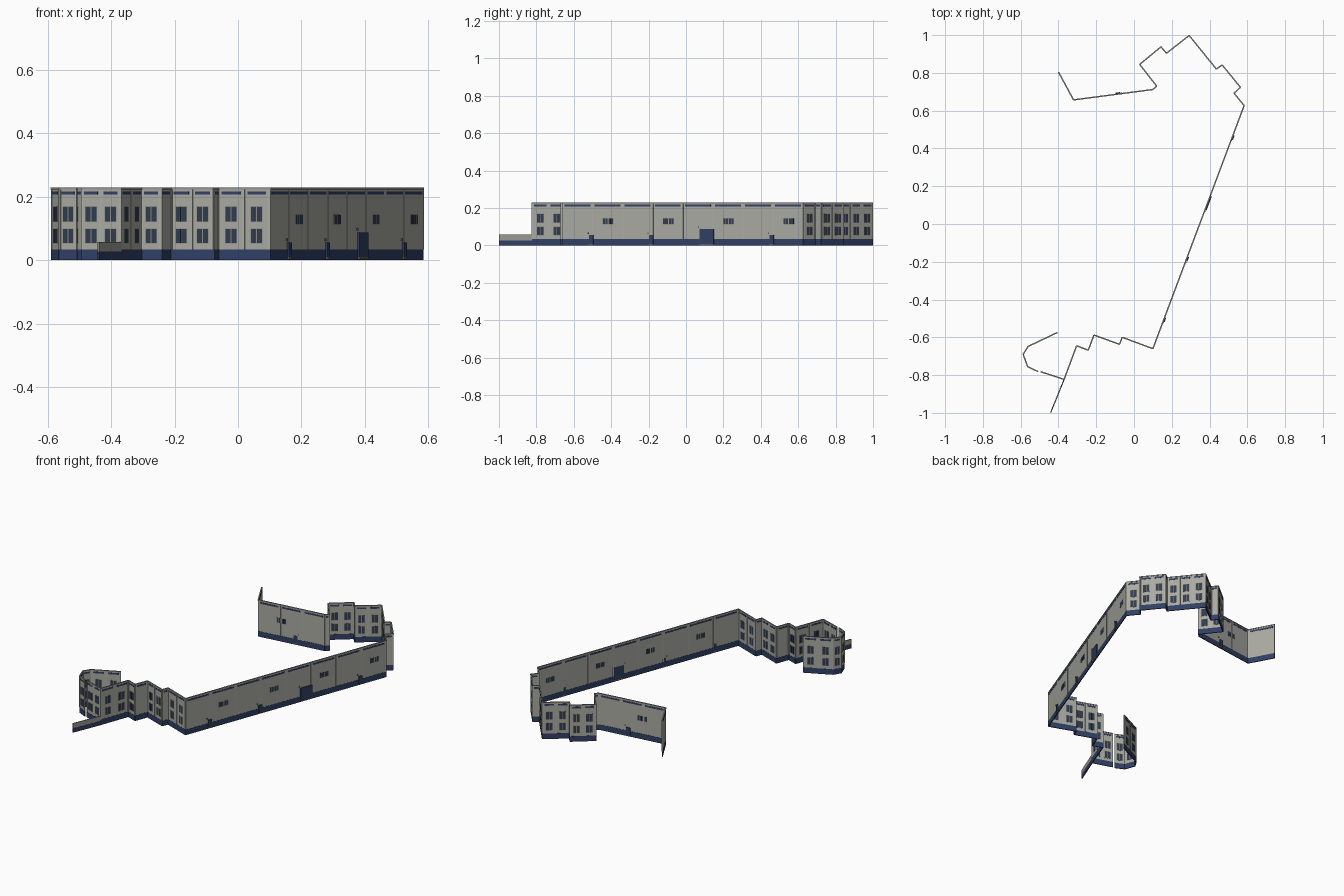
import bpy, bmesh
from mathutils import Vector

if "Cube" in bpy.data.objects:
    bpy.data.objects.remove(bpy.data.objects["Cube"])

COLORS = {
    "wall_panels": (0.40, 0.40, 0.36), "cornice": (0.30, 0.30, 0.27),
    "pilasters": (0.42, 0.42, 0.38), "base_band": (0.03, 0.05, 0.13),
    "frieze_band": (0.03, 0.05, 0.13), "windows": (0.03, 0.045, 0.075),
    "doors": (0.03, 0.05, 0.12), "door_lamps": (0.10, 0.10, 0.10),
    "door_steps": (0.30, 0.22, 0.10), "low_wall": (0.33, 0.33, 0.30),
    "window_frames": (0.25, 0.25, 0.23),
}
parts = {name: bmesh.new() for name in COLORS}


def box(part, a, b, u0, u1, z0, z1, t, off=0.0):
    """Box along the line a-b, from distance u0 to u1, t thick, pushed out by off."""
    a, b = Vector(a), Vector(b)
    d = (b - a).normalized()
    n = Vector((-d.y, d.x))
    bm = parts[part]
    rings = []
    for z in (z0, z1):
        ring = []
        for u, s in ((u0, -1), (u1, -1), (u1, 1), (u0, 1)):
            p = a + d * u + n * (off + s * t / 2)
            ring.append(bm.verts.new((p.x, p.y, z)))
        rings.append(ring)
    lo, hi = rings
    bm.faces.new(lo[::-1])
    bm.faces.new(hi)
    for i in range(4):
        j = (i + 1) % 4
        bm.faces.new((lo[i], lo[j], hi[j], hi[i]))


def wall(a, b, panels=1):
    """Plinth, plain wall, blue frieze and cornice with pilasters between panels."""
    L = (Vector(b) - Vector(a)).length
    box("base_band", a, b, 0, L, 0, 0.034, 0.005)
    box("wall_panels", a, b, 0, L, 0.034, 0.222, 0.003)
    box("cornice", a, b, 0, L, 0.222, 0.229, 0.007)
    w = L / panels
    m = min(0.012, w * 0.15)
    for i in range(panels):
        box("frieze_band", a, b, i * w + m, (i + 1) * w - m, 0.207, 0.217, 0.005)
    for i in range(panels + 1):
        u = min(max(i * w, 0.003), L - 0.003)
        box("pilasters", a, b, u - 0.003, u + 0.003, 0.034, 0.222, 0.006)


def twin_window(a, b, u, z0, z1, w):
    """Two panes side by side in a thin frame."""
    box("window_frames", a, b, u - w / 2 - 0.002, u + w / 2 + 0.002, z0 - 0.002, z1 + 0.002, 0.004)
    for s in (-1, 1):
        c = u + s * w * 0.27
        box("windows", a, b, c - w * 0.23, c + w * 0.23, z0, z1, 0.005)


def door(a, b, u, w, h):
    """Door in a shallow porch, with a step and a lamp."""
    box("doors", a, b, u - w / 2, u + w / 2, 0.008, h, 0.010, 0.003)
    box("door_steps", a, b, u - w / 2, u + w / 2, 0.004, 0.008, 0.012, 0.003)
    box("door_lamps", a, b, u + w / 2 + 0.004, u + w / 2 + 0.009, h + 0.006, h + 0.014, 0.008, 0.002)


# Wall outline: corner, number of two-storey windows on the wall that follows
outline = [
    ((-0.40, 0.805), 0), ((-0.32, 0.657), "hall"), ((0.10, 0.712), 0),
    ((0.12, 0.73), 2), ((0.03, 0.845), 2), ((0.143, 0.938), 0),
    ((0.172, 0.904), 2), ((0.292, 0.998), 3), ((0.436, 0.82), 0),
    ((0.467, 0.842), 2), ((0.563, 0.724), 0), ((0.53, 0.692), 1),
    ((0.583, 0.627), "long"), ((0.10, -0.66), 2), ((-0.062, -0.60), 0),
    ((-0.077, -0.637), 2), ((-0.212, -0.588), 0), ((-0.242, -0.668), 1),
    ((-0.304, -0.645), 2), ((-0.37, -0.823), 2), ((-0.494, -0.782), "gap"),
    ((-0.507, -0.782), 1), ((-0.563, -0.755), 1), ((-0.587, -0.69), 1),
    ((-0.56, -0.648), 2), ((-0.405, -0.574), "end"),
]
for (a, kind), (b, _) in zip(outline, outline[1:]):
    L = (Vector(b) - Vector(a)).length
    if kind == "gap":
        continue
    if kind == "long":
        wall(a, b, 8)
        for f in (0.06, 0.31, 0.56, 0.81):
            for s in (-1, 1):
                twin_window(a, b, f * L + s * 0.016, 0.114, 0.143, 0.026)
        for f, w, h in ((0.13, 0.024, 0.055), (0.40, 0.08, 0.087),
                        (0.63, 0.024, 0.055), (0.88, 0.024, 0.055)):
            door(a, b, f * L, w, h)
    elif kind == "hall":
        wall(a, b, 3)
        for s in (-1, 1):
            twin_window(a, b, 0.35 * L + s * 0.016, 0.114, 0.143, 0.026)
        door(a, b, 0.56 * L, 0.026, 0.055)
    else:
        wall(a, b, max(kind, 1))
        for i in range(kind):
            u = (i + 0.5) * L / kind
            w = min(0.036, L / kind * 0.55)
            twin_window(a, b, u, 0.054, 0.098, w)
            twin_window(a, b, u, 0.122, 0.168, w)

# Low boundary wall running out at the front
a, b = (-0.37, -0.823), (-0.441, -0.998)
L = (Vector(b) - Vector(a)).length
box("base_band", a, b, 0, L, 0, 0.027, 0.006)
box("low_wall", a, b, 0, L, 0.027, 0.057, 0.005)

for name, bm in parts.items():
    mesh = bpy.data.meshes.new(name)
    bmesh.ops.recalc_face_normals(bm, faces=bm.faces)
    bm.to_mesh(mesh)
    bm.free()
    mat = bpy.data.materials.new(name)
    mat.diffuse_color = (*COLORS[name], 1)
    mat.use_nodes = True
    mat.node_tree.nodes["Principled BSDF"].inputs["Base Color"].default_value = mat.diffuse_color
    mesh.materials.append(mat)
    bpy.context.collection.objects.link(bpy.data.objects.new(name, mesh))
